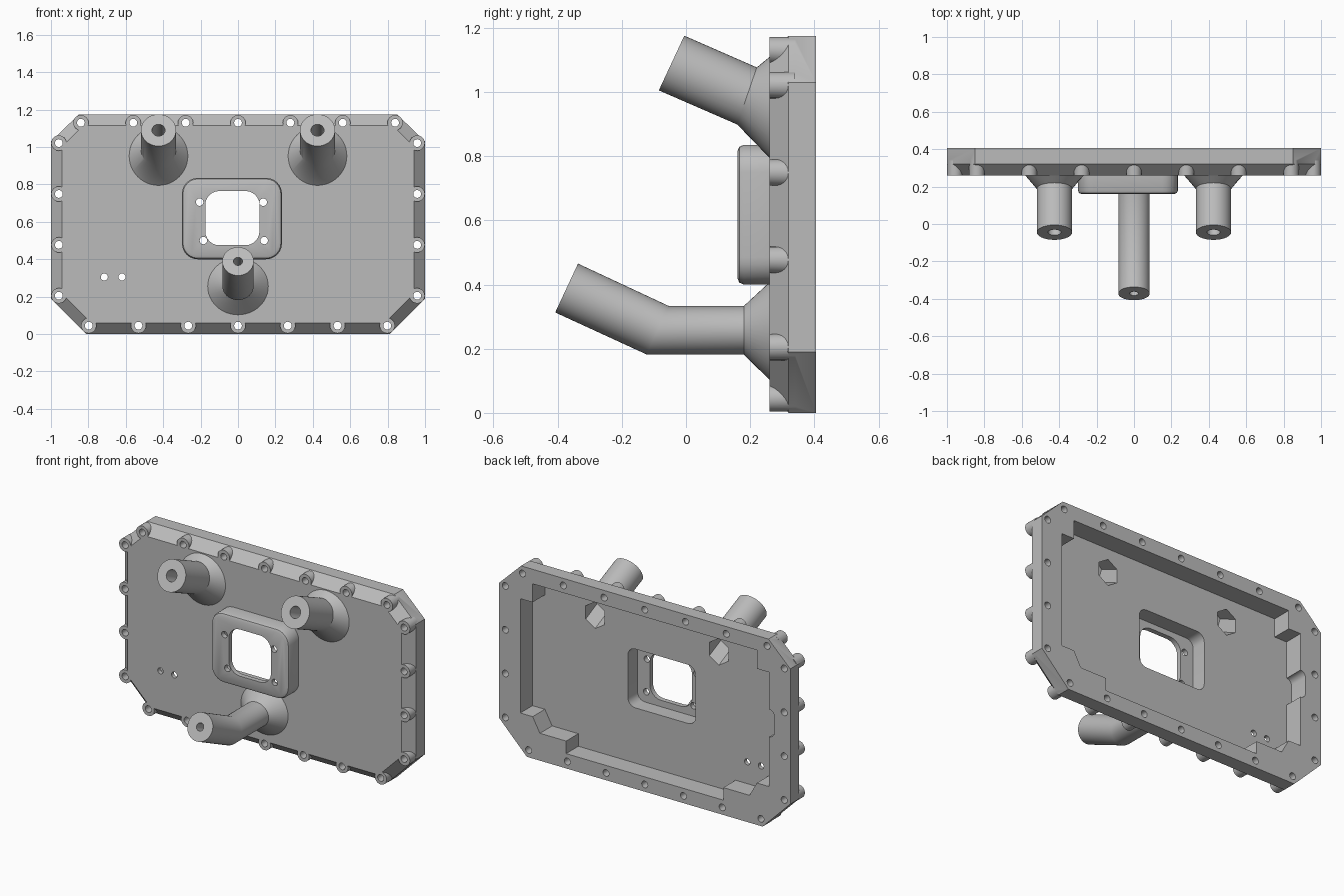
import bpy, bmesh, math
from mathutils import Vector

old = bpy.data.objects.get("Cube")
if old:
    bpy.data.objects.remove(old, do_unlink=True)

grey = bpy.data.materials.new("plain_grey")
grey.use_nodes = True
GREY = (0.5, 0.5, 0.5, 1)
grey.diffuse_color = GREY
grey.node_tree.nodes["Principled BSDF"].inputs["Base Color"].default_value = GREY

FRONT, SLOPE, BACK, FLOOR = 0.26, 0.32, 0.405, 0.285


def loft(name, rings):
    """Closed solid skinned through rings of equal point counts."""
    bm = bmesh.new()
    loops = [[bm.verts.new(p) for p in ring] for ring in rings]
    n = len(loops[0])
    for a, b in zip(loops, loops[1:]):
        for i in range(n):
            j = (i + 1) % n
            bm.faces.new((a[i], a[j], b[j], b[i]))
    bm.faces.new(loops[0])
    bm.faces.new(loops[-1])
    bmesh.ops.recalc_face_normals(bm, faces=bm.faces)
    mesh = bpy.data.meshes.new(name)
    bm.to_mesh(mesh)
    bm.free()
    mesh.materials.append(grey)
    ob = bpy.data.objects.new(name, mesh)
    bpy.context.collection.objects.link(ob)
    return ob


def at(outline, y):
    return [(x, y, z) for x, z in outline]


def prism(name, outline, y0, y1):
    return loft(name, [at(outline, y0), at(outline, y1)])


def boolean(ob, tool, op):
    mod = ob.modifiers.new(op, "BOOLEAN")
    mod.operation, mod.object, mod.solver = op, tool, "EXACT"
    bpy.context.view_layer.objects.active = ob
    bpy.ops.object.modifier_apply(modifier=mod.name)


def cut(targets, tool):
    for ob in targets:
        boolean(ob, tool, "DIFFERENCE")
    bpy.data.objects.remove(tool, do_unlink=True)


def circle(x, z, r, n=24):
    return [(x + r * math.cos(math.tau * i / n), z + r * math.sin(math.tau * i / n))
            for i in range(n)]


def rounded(x0, x1, z0, z1, r, n=6):
    pts = []
    corners = ((x1 - r, z1 - r), (x0 + r, z1 - r), (x0 + r, z0 + r), (x1 - r, z0 + r))
    for k, (cx, cz) in enumerate(corners):
        for i in range(n + 1):
            a = math.pi / 2 * (k + i / n)
            pts.append((cx + r * math.cos(a), cz + r * math.sin(a)))
    return pts


def inset(outline, d):
    """Move every edge of a counter-clockwise outline inward by d."""
    pts = [Vector(p) for p in outline]
    out = []
    for i, p in enumerate(pts):
        e1 = (p - pts[i - 1]).normalized()
        e2 = (pts[(i + 1) % len(pts)] - p).normalized()
        n1, n2 = Vector((-e1.y, e1.x)), Vector((-e2.y, e2.x))
        out.append(p + (n1 + n2) * d / (1 + n1.dot(n2)))
    return out


def disc(x, y, z, rx, r, tilt=0, n=48, start=0):
    """Ring facing the front, leaned back by tilt degrees."""
    t = math.radians(tilt)
    angles = [start + math.tau * i / n for i in range(n)]
    return [(x + rx * math.cos(a), y + r * math.sin(a) * math.sin(t),
             z + r * math.sin(a) * math.cos(t)) for a in angles]


def mirrored(right_half):
    """Full counter-clockwise outline from its +x half, bottom to top."""
    return right_half + [(-x, z) for x, z in reversed(right_half)]


# Housing with sloped front border
outline = mirrored([(0.81, 0), (1, 0.19), (1, 1.03), (0.85, 1.175)])
housing = loft("housing", [at(inset(outline, 0.06), FRONT), at(outline, SLOPE),
                           at(outline, BACK)])

# Back cavity with stepped corners and a small side pocket
half = [(0.54, 0.092), (0.54, 0.17), (0.72, 0.17), (0.77, 0.26), (0.855, 0.26),
        (0.855, 0.97), (0.77, 0.97), (0.77, 1.085)]
cut([housing], prism("cavity_cutter", mirrored(half), FLOOR, 0.5))
cut([housing], prism("pocket_cutter", rounded(-0.89, -0.8, 0.57, 0.74, 0.035),
                     FLOOR + 0.001, 0.5))

# Screw bosses around the border
screws = [(0.28 * i, 1.13) for i in range(-3, 4)]
screws += [(0.266 * i, 0.045) for i in range(-3, 4)]
screws += [(s * 0.958, 0.205 + 0.272 * i) for s in (-1, 1) for i in range(4)]
for x, z in screws:
    boss = prism("boss", circle(x, z, 0.041), FRONT, SLOPE + 0.02)
    boolean(housing, boss, "UNION")
    bpy.data.objects.remove(boss, do_unlink=True)
for x, z in screws:
    cut([housing], prism("screw_cutter", circle(x, z, 0.021, 16), 0.2, 0.5))

# Pair of small holes in the panel
for x in (-0.715, -0.62):
    cut([housing], prism("hole_cutter", circle(x, 0.305, 0.019, 16), 0.2, 0.35))

# Raised window frame, hollow behind
frame = rounded(-0.3, 0.235, 0.4, 0.835, 0.085)
window_frame = loft("window_frame", [
    at(frame, FRONT + 0.01), at(frame, 0.18), at(inset(frame, 0.006), 0.166),
    at(inset(frame, 0.02), 0.16)])
cut([housing, window_frame],
    prism("recess_cutter", inset(frame, 0.035), 0.19, 0.3))
cut([window_frame],
    prism("window_cutter", rounded(-0.175, 0.115, 0.475, 0.765, 0.075), 0.1, 0.25))
for x, z in ((-0.205, 0.705), (0.135, 0.705), (-0.185, 0.5), (0.14, 0.5)):
    cut([window_frame], prism("mount_cutter", circle(x, z, 0.02, 16), 0.1, 0.25))

# Upper pipes: flared base, tilted tube, bore and hexagonal socket
TILT = 25
pipes = []
for side, x in (("right", -0.425), ("left", 0.425)):
    pipe = loft(side + "_upper_pipe", [
        disc(x, FRONT + 0.01, 0.952, 0.157, 0.157), disc(x, FRONT, 0.952, 0.157, 0.157),
        disc(x, 0.19, 0.9875, 0.094, 0.094, 19), disc(x, -0.045, 1.09, 0.094, 0.094, TILT)])
    t = math.radians(TILT)

    def along(d, r, n, start=0):
        return disc(x, -0.045 + d * math.cos(t), 1.09 - d * math.sin(t), r, r, TILT, n, start)

    cut([pipe], loft("bore_cutter", [along(-0.05, 0.035, 24), along(0.25, 0.035, 24)]))
    cut([pipe, housing], loft("socket_cutter", [along(0.2, 0.075, 6, math.pi / 6),
                                                along(0.45, 0.075, 6, math.pi / 6)]))
    pipes.append(pipe)

# Lower pipe: flared base, straight run, bend and blind bore
lower = loft("lower_pipe", [
    disc(0, FRONT + 0.01, 0.255, 0.162, 0.152), disc(0, FRONT, 0.255, 0.162, 0.152),
    disc(0, 0.18, 0.2575, 0.084, 0.0755), disc(0, -0.088, 0.2575, 0.084, 0.083, TILT),
    disc(0, -0.372, 0.389, 0.084, 0.084, TILT)])
cut([lower], loft("bore_cutter", [disc(0, -0.417, 0.41, 0.024, 0.024, TILT, 24),
                                  disc(0, -0.15, 0.286, 0.024, 0.024, TILT, 24)]))

# Smooth round surfaces, keep edges sharp
bpy.ops.object.select_all(action="DESELECT")
for ob in [housing, window_frame, lower] + pipes:
    ob.select_set(True)
bpy.context.view_layer.objects.active = housing
bpy.ops.object.shade_smooth_by_angle(angle=math.radians(30))
